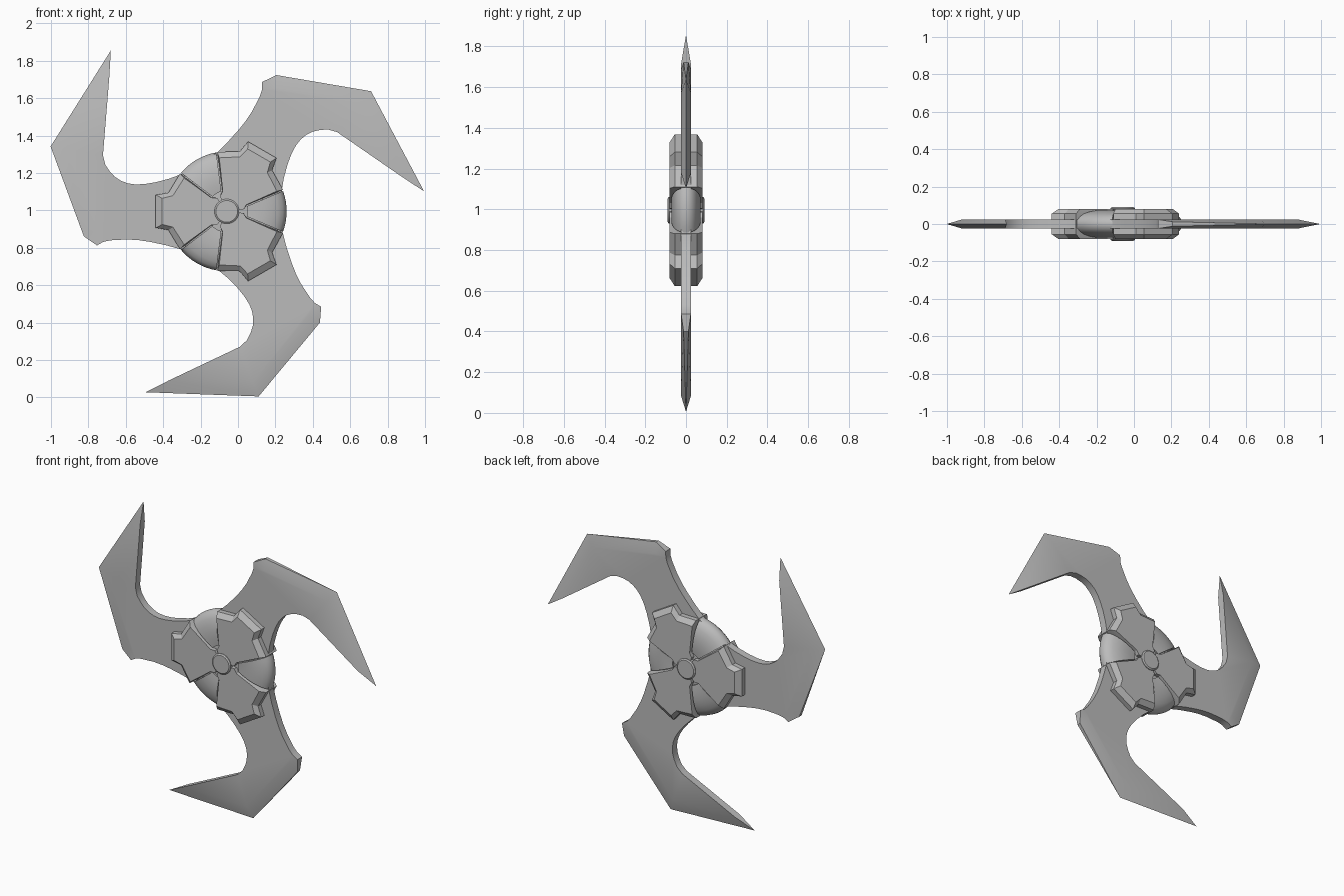
import bpy, bmesh, math

cube = bpy.data.objects.get("Cube")
if cube:
    bpy.data.objects.remove(cube, do_unlink=True)

CX, CZ = -0.06, 0.995      # hub centre
THIRDS = [0, 120, 240]

grey = bpy.data.materials.new("steel grey")
grey.use_nodes = True
COLOUR = (0.5, 0.5, 0.5, 1)
grey.diffuse_color = COLOUR
grey.node_tree.nodes["Principled BSDF"].inputs["Base Color"].default_value = COLOUR


def place(a, c, y, deg):
    """Turn (along, across) about the hub and set it at depth y."""
    t = math.radians(deg)
    return (CX + a * math.cos(t) - c * math.sin(t), y,
            CZ + a * math.sin(t) + c * math.cos(t))


def build(name, faces, angle):
    """Make an object from faces given as lists of points, welding shared points."""
    bm = bmesh.new()
    verts = {}
    for face in faces:
        loop = []
        for p in face:
            key = tuple(round(v, 5) + 0.0 for v in p)
            if key not in verts:
                verts[key] = bm.verts.new(key)
            if verts[key] not in loop:
                loop.append(verts[key])
        if len(loop) > 2:
            bm.faces.new(loop)
    bmesh.ops.recalc_face_normals(bm, faces=bm.faces)
    me = bpy.data.meshes.new(name)
    bm.to_mesh(me)
    bm.free()
    me.materials.append(grey)
    me.shade_smooth()
    me.set_sharp_from_angle(angle=math.radians(angle))
    ob = bpy.data.objects.new(name, me)
    bpy.context.collection.objects.link(ob)
    return ob


# Three hooked blades in one plate: (x, z, half thickness)
H = 0.024
inner = [(-.245, .198, H), (-.31, .174, H), (-.384, .155, H), (-.44, .146, H),
         (-.49, .144, H), (-.53, .15, H), (-.565, .163, H), (-.6, .186, H),
         (-.626, .214, H), (-.65, .25, H), (-.662, .30, H), (-.628, .72, H)]
tip, elbow, heel = (-.62, .86, 0), (-.942, .347, 0), (-.764, -.134, .012)
ridge = [(-.86, .335, H), (-.70, -.1, H)]
outer = [(-.694, -.182, H), (-.66, -.163, H), (-.624, -.155, H), (-.534, -.15, H),
         (-.47, -.154, H), (-.41, -.163, H), (-.325, -.181, H), (-.245, -.203, H)]
outline = inner + [tip, elbow, heel] + outer
patches = [inner + ridge + outer,
           [inner[-1], tip, elbow, ridge[0]],
           [ridge[0], elbow, heel, ridge[1]],
           [ridge[1], heel, outer[0]]]

faces, rim, roots = [], [], []
for deg in THIRDS:
    for patch in patches:
        for side in (1, -1):
            faces.append([place(x, z, side * h, deg) for x, z, h in patch])
    rim += [(p, deg) for p in outline]
    roots += [(outline[0], deg), (outline[-1], deg)]
for side in (1, -1):
    faces.append([place(p[0], p[1], side * H, d) for p, d in roots])
for (p, dp), (q, dq) in zip(rim, rim[1:] + rim[:1]):
    faces.append([place(p[0], p[1], p[2], dp), place(q[0], q[1], q[2], dq),
                  place(q[0], q[1], -q[2], dq), place(p[0], p[1], -p[2], dp)])
build("blades", faces, 30)


# Chamfered armour plates over the blade roots
def mirrored(half):
    return half + [(a, -c) for a, c in reversed(half)]


base = mirrored([(.035, .05), (.052, .072), (.083, .075), (.25, .203), (.312, .1), (.38, .088)])
top = mirrored([(.035, .05), (.052, .072), (.083, .073), (.228, .178), (.288, .084), (.345, .07)])
for i, deg in enumerate((180, 60, 300)):
    layers = [(top, .08), (base, .055), (base, -.055), (top, -.08)]
    rings = [[place(a, c, y, deg) for a, c in pts] for pts, y in layers]
    faces = [rings[0], rings[-1]]
    for r, s in zip(rings, rings[1:]):
        for k in range(len(r)):
            n = (k + 1) % len(r)
            faces.append([r[k], r[n], s[n], s[k]])
    build(f"armour_plate_{i + 1}", faces, 12)


# Rounded wedges between the plates, running front to back
front = [(.11, .066), (.15, .071), (.2, .071), (.24, .065), (.275, .054),
         (.3, .04), (.315, .021)]
profile = front + [(.32, 0)] + [(r, -y) for r, y in reversed(front)]
STEPS = 8
for i, deg in enumerate(THIRDS):
    columns = []
    for k in range(STEPS + 1):
        s = 2 * k / STEPS - 1
        column = []
        for r, y in profile:
            width = .026 + (r - .107) * .39
            ang = s * math.asin(width / r)
            column.append(place(r * math.cos(ang), r * math.sin(ang), y, deg))
        columns.append(column)
    faces = [columns[0], columns[-1]]
    for u, v in zip(columns, columns[1:]):
        for k in range(len(u)):
            n = (k + 1) % len(u)
            faces.append([u[k], u[n], v[n], v[k]])
    build(f"rounded_wedge_{i + 1}", faces, 35)


# Turned core and hub button
def turned(name, half, segments=40):
    prof = half + [(r, -y) for r, y in reversed(half)]
    rings = [[place(r, 0, y, 360 * k / segments) for k in range(segments)] for r, y in prof]
    faces = [rings[0], rings[-1]]
    for u, v in zip(rings, rings[1:]):
        for k in range(segments):
            n = (k + 1) % segments
            faces.append([u[k], u[n], v[n], v[k]])
    build(name, faces, 30)


turned("core", [(.2, .055), (.27, .04), (.295, .02)])
turned("hub_button", [(.058, .09), (.066, .084)])
